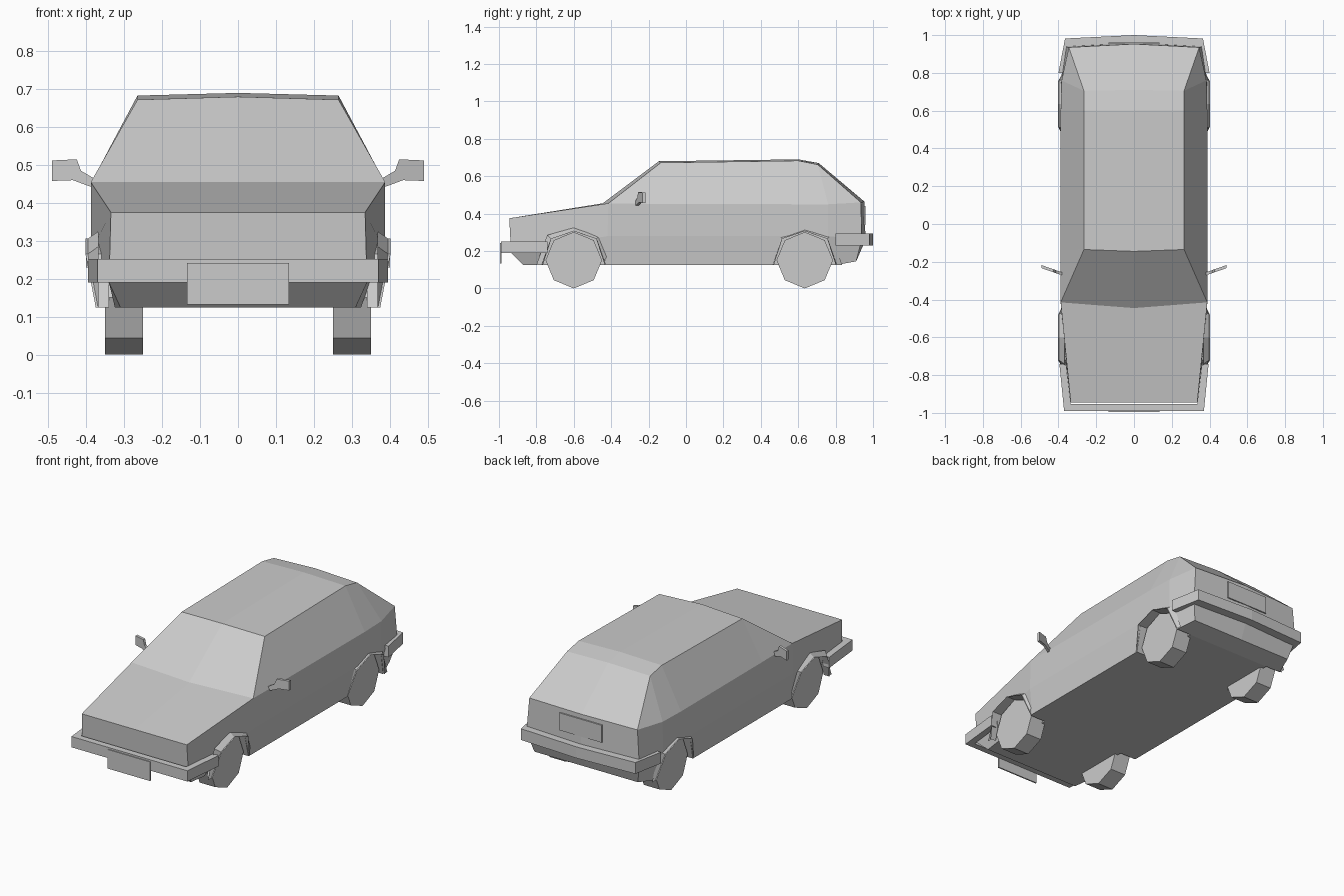
import bpy, bmesh
from math import radians
from mathutils import Matrix

if "Cube" in bpy.data.objects:
    bpy.data.objects.remove(bpy.data.objects["Cube"])


def make(name, bm):
    bmesh.ops.remove_doubles(bm, verts=bm.verts, dist=1e-4)
    bmesh.ops.recalc_face_normals(bm, faces=bm.faces)
    mesh = bpy.data.meshes.new(name)
    bm.to_mesh(mesh)
    bm.free()
    ob = bpy.data.objects.new(name, mesh)
    bpy.context.collection.objects.link(ob)
    return ob


def mirror(ob):
    ob.modifiers.new("mirror", 'MIRROR')
    return ob


def loft(bm, rings, closed=False, caps=False):
    rows = [[bm.verts.new(p) for p in r] for r in rings]
    n = len(rows[0])
    for a, b in zip(rows, rows[1:]):
        for i in range(n if closed else n - 1):
            j = (i + 1) % n
            bm.faces.new((a[i], a[j], b[j], b[i]))
    if caps:
        bm.faces.new(rows[0])
        bm.faces.new(rows[-1])


# Body: lengthwise stations of bottom, side crease, waist, roof edge, centre
# (y, x, z) bottom | (y, x, z) crease | (y, x, z) waist | (y, x, z) roof | centre (y, z)
stations = [
    (-.87, .31, .125, -.935, .34, .19, -.945, .335, .375, -.945, .335, .375, -.945, .375),
    (-.42, .373, .125, -.42, .388, .28, -.415, .388, .455, -.415, .388, .455, -.445, .455),
    (-.14, .373, .125, -.14, .388, .28, -.14, .388, .452, -.135, .265, .672, -.145, .68),
    (.60, .373, .125, .60, .388, .28, .60, .388, .45, .60, .265, .683, .60, .69),
    (.80, .365, .125, .76, .385, .28, .76, .383, .45, .705, .265, .662, .71, .67),
    (.91, .33, .145, .94, .36, .26, .935, .345, .46, .935, .345, .46, .953, .465),
]
bm = bmesh.new()
for s in (1, -1):
    rings = []
    for r in stations:
        ring = [(0, r[0], r[2])]
        ring += [(s * r[k + 1], r[k], r[k + 2]) for k in (0, 3, 6, 9)]
        rings.append(ring + [(0, r[12], r[13])])
    loft(bm, rings)
    for ring, bulge in ((rings[0], 0), (rings[-1], .02)):
        mid = (0, ring[2][1] + bulge, ring[2][2])
        for pts in ((ring[0], ring[1], ring[2], mid), (mid, ring[2], ring[3], ring[5])):
            bm.faces.new([bm.verts.new(p) for p in pts])
body = make("car_body", bm)

wheel_ys = (-.60, .635)
inner = [(-.17, .11), (-.12, .265), (0, .306), (.12, .265), (.17, .11)]
outer = [(-.20, .125), (-.142, .285), (0, .325), (.142, .285), (.20, .125)]
lip_x = [.375, .402, .402, .402, .375]

# Wheel wells cut into the body
bm = bmesh.new()
for cy in wheel_ys:
    for s in (1, -1):
        loft(bm, [[(s * x, cy + y, z) for y, z in inner] for x in (.27, .5)], True, True)
cutter = make("wheel_well_cutter", bm)
cutter.hide_render = True
cut = body.modifiers.new("wells", 'BOOLEAN')
cut.operation = 'DIFFERENCE'
cut.solver = 'EXACT'
cut.object = cutter
bpy.context.view_layer.objects.active = body
bpy.ops.object.modifier_apply(modifier=cut.name)
bpy.data.objects.remove(cutter)

for cy, end in zip(wheel_ys, ("front", "rear")):
    # Flared arch around each wheel
    bm = bmesh.new()
    low = [(y, max(z, .125)) for y, z in inner]
    loft(bm, [
        [(.34, cy + y, z) for y, z in low],
        [(x, cy + y, z) for x, (y, z) in zip(lip_x, low)],
        [(x - .006, cy + y * .95 + o[0] * .05, z)
         for x, (y, z), o in zip(lip_x, low, outer)],
        [(.368, cy + y, z) for y, z in outer],
    ])
    mirror(make(end + "_wheel_arches", bm))

    # Eight-sided wheels
    bm = bmesh.new()
    bmesh.ops.create_cone(bm, cap_ends=True, segments=8, radius1=.151, radius2=.151, depth=.1,
                          matrix=Matrix.Translation((.30, cy, .151)) @ Matrix.Rotation(radians(90), 4, 'Y'))
    mirror(make(end + "_wheels", bm))


# Wrap-around bumpers
def bumper(name, outside, inside, z0, z1):
    bm = bmesh.new()
    for s in (1, -1):
        rings = [[(s * ox, oy, z0), (s * ox, oy, z1), (s * ix, iy, z1), (s * ix, iy, z0)]
                 for (ox, oy), (ix, iy) in zip(outside, inside)]
        loft(bm, rings, True)
        bm.faces.new([bm.verts.new(p) for p in rings[-1]])
    make(name, bm)


bumper("front_bumper", [(0, -.99), (.37, -.99), (.395, -.74)],
       [(0, -.953), (.335, -.953), (.36, -.74)], .19, .252)
bumper("rear_bumper", [(0, 1.0), (.365, .982), (.40, .80)],
       [(0, .95), (.34, .93), (.37, .80)], .23, .295)


# Number plates
def plate(name, y, z0, z1):
    bm = bmesh.new()
    bmesh.ops.create_cube(bm, size=1, matrix=Matrix.Translation((0, y, (z0 + z1) / 2))
                          @ Matrix.Diagonal((.27, .008, z1 - z0, 1)))
    make(name, bm)


plate("front_plate", -.991, .132, .242)
plate("rear_plate", .957, .34, .44)

# Door mirrors, angled slightly backwards
profile = [(.375, .44), (.395, .445), (.435, .46), (.49, .458), (.49, .512), (.425, .515), (.414, .485), (.375, .462)]
bm = bmesh.new()
loft(bm, [[(x, -.265 + d + .35 * (x - .4), z) for x, z in profile] for d in (0, .016)], True, True)
mirror(make("door_mirrors", bm))
